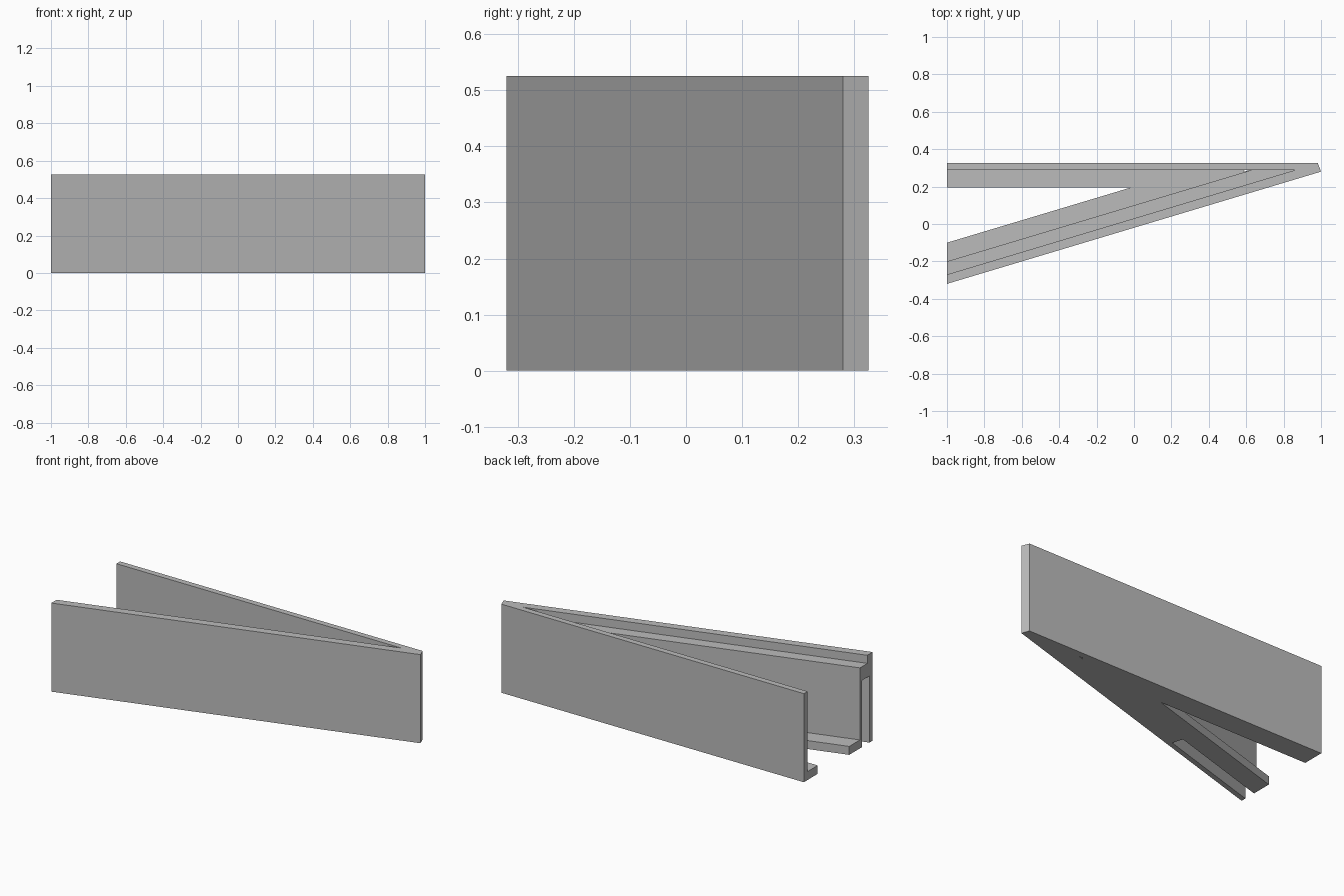
import bpy
import bmesh

cube = bpy.data.objects.get("Cube")
if cube:
    bpy.data.objects.remove(cube, do_unlink=True)

HEIGHT = 0.525
SLOPE = 0.3

grey = bpy.data.materials.new("plain grey")
grey.use_nodes = True
colour = (0.5, 0.5, 0.5, 1)
grey.diffuse_color = colour
grey.node_tree.nodes["Principled BSDF"].inputs["Base Color"].default_value = colour


def prism(name, outline, bottom, top):
    """Extrude a plan outline between two heights."""
    bm = bmesh.new()
    face = bm.faces.new([bm.verts.new((x, y, bottom)) for x, y in outline])
    extruded = bmesh.ops.extrude_face_region(bm, geom=[face])["geom"]
    verts = [v for v in extruded if isinstance(v, bmesh.types.BMVert)]
    bmesh.ops.translate(bm, verts=verts, vec=(0, 0, top - bottom))
    bmesh.ops.recalc_face_normals(bm, faces=bm.faces)
    mesh = bpy.data.meshes.new(name)
    bm.to_mesh(mesh)
    bm.free()
    mesh.materials.append(grey)
    obj = bpy.data.objects.new(name, mesh)
    bpy.context.collection.objects.link(obj)
    return obj


def slant(x, offset):
    """Point on a line parallel to the slanted wall; offset is its y at x = -1."""
    return x, offset + SLOPE * (x + 1)


def wedge(offset):
    """Triangle between the straight wall's inside and a slanted line."""
    back = 0.29
    return [(-1.2, back), slant(-1.2, offset), ((back - offset) / SLOPE - 1, back)]


# V-shaped body: straight back wall and slanted front wall meeting at a blunt tip
body = prism("wedge_body", [
    (-1, 0.325), (-1, 0.195), (-0.017, 0.195), (-1, -0.10),
    (-1, -0.32), (1, 0.28), (0.983, 0.325)], 0, HEIGHT)

# Pocket above the floor, ledge beside the slanted wall, slot under the ledge, pinhole
cutters = [
    prism("pocket_cutter", wedge(-0.20), 0.05, 0.7),
    prism("ledge_cutter", wedge(-0.27), 0.477, 0.7),
    prism("slot_cutter", [slant(-1.2, -0.29), slant(-0.335, -0.29),
                          slant(-0.355, -0.22), slant(-1.2, -0.22)], -0.1, 0.395),
    prism("pinhole_cutter", [(0.585, 0.279), (0.615, 0.288), (0.59, 0.288)], -0.1, 0.2),
]
for cutter in cutters:
    cut = body.modifiers.new(cutter.name, "BOOLEAN")
    cut.operation = "DIFFERENCE"
    cut.solver = "EXACT"
    cut.object = cutter

# Bake the cuts, then drop the cutters
bpy.context.view_layer.update()
graph = bpy.context.evaluated_depsgraph_get()
cut_mesh = bpy.data.meshes.new_from_object(body.evaluated_get(graph))
body.modifiers.clear()
body.data = cut_mesh
for cutter in cutters:
    bpy.data.objects.remove(cutter, do_unlink=True)
